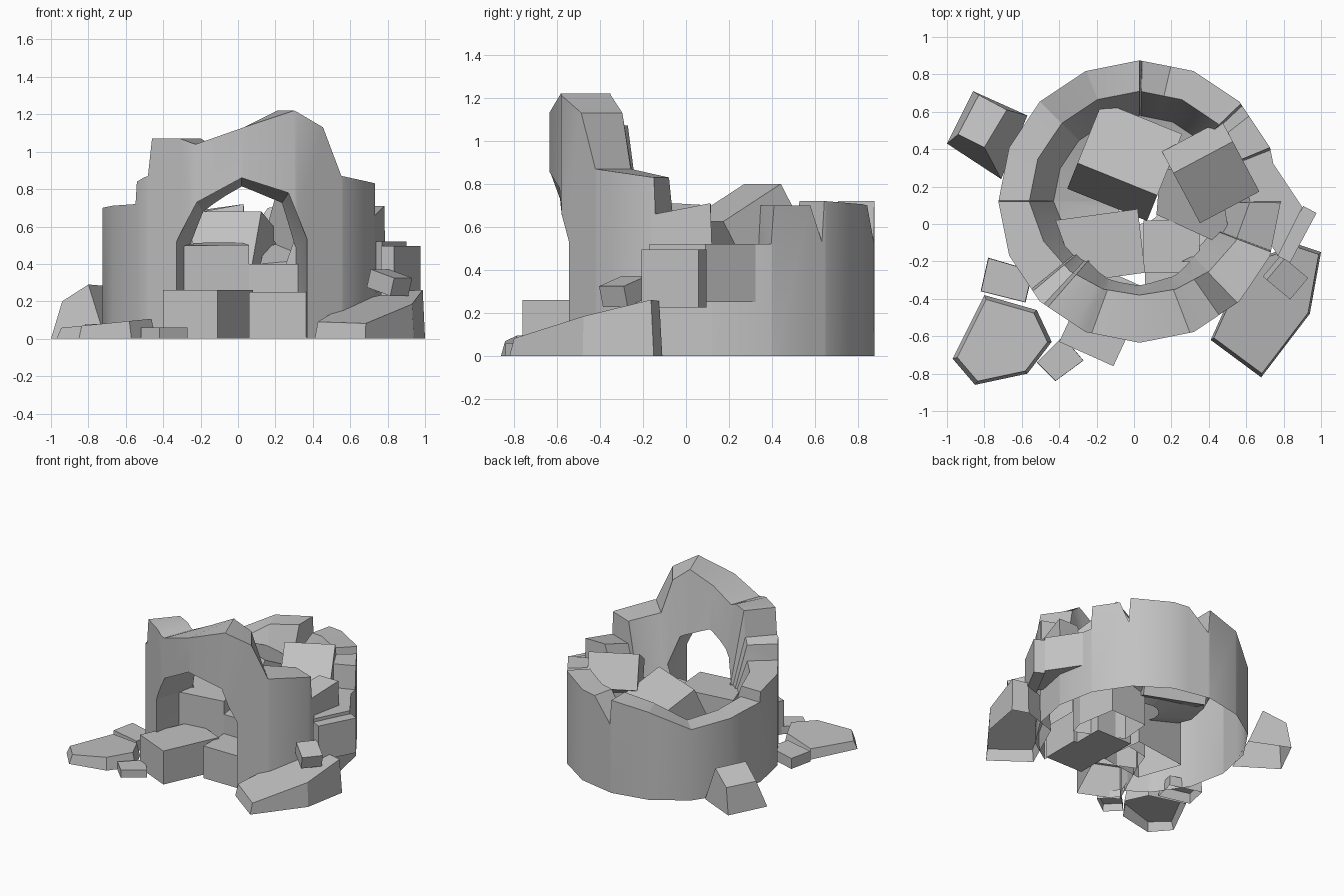
import bpy, bmesh
from math import radians, sin, cos
from mathutils import Vector

if "Cube" in bpy.data.objects:
    bpy.data.objects.remove(bpy.data.objects["Cube"])

stone = bpy.data.materials.new("weathered grey stone")
stone.use_nodes = True
grey = (0.54, 0.54, 0.54, 1)
stone.diffuse_color = grey
stone.node_tree.nodes["Principled BSDF"].inputs["Base Color"].default_value = grey


def finish(name, bm):
    bmesh.ops.recalc_face_normals(bm, faces=bm.faces)
    mesh = bpy.data.meshes.new(name)
    bm.to_mesh(mesh)
    bm.free()
    mesh.materials.append(stone)
    ob = bpy.data.objects.new(name, mesh)
    bpy.context.collection.objects.link(ob)
    return ob


def loft(name, rings, closed=False, base=True):
    """Join rings of points; cap the ends, or close the loop."""
    bm = bmesh.new()
    loops = [[bm.verts.new(p) for p in ring] for ring in rings]
    n = len(loops[0])
    pairs = list(zip(loops, loops[1:]))
    if closed:
        pairs.append((loops[-1], loops[0]))
    else:
        bm.faces.new(loops[-1])
        if base:
            bm.faces.new(loops[0])
    for a, b in pairs:
        for i in range(n):
            j = (i + 1) % n
            bm.faces.new((a[i], a[j], b[j], b[i]))
    return finish(name, bm)


def slab(name, outline, height, inset=0.95):
    """Open-based stone on the ground, its sloped top given by height(x, y)."""
    c = sum((Vector(p) for p in outline), Vector((0, 0))) / len(outline)
    top = [c + (Vector(p) - c) * inset for p in outline]
    return loft(name, [[(x, y, 0) for x, y in outline],
                       [(p.x, p.y, height(p.x, p.y)) for p in top]], base=False)


def block(name, loc, size, tilt=(0, 0, 0)):
    bpy.ops.mesh.primitive_cube_add(size=1, location=loc,
                                    rotation=[radians(a) for a in tilt])
    ob = bpy.context.object
    ob.name = name
    ob.scale = size
    ob.data.materials.append(stone)
    return ob


# Ruined round wall: broken top line as (angle, height)
skyline = [(0, .52), (21.5, .52), (22.5, .70), (38, .70), (43, .53), (44, .72),
           (77, .70), (89, .53), (90, .72), (112, .68), (135, .55), (165, .60),
           (179.5, .62), (180, .70), (219, .72), (220, .84), (227, .87),
           (229, 1.07), (243, 1.07), (250, 1.04), (270, 1.13), (291, 1.22),
           (305, 1.13), (314, .87), (339, .83), (339.5, .66),
           (359.5, .71), (360, .52)]
STEP = 22.5


def top_at(a):
    for (a0, z0), (a1, z1) in zip(skyline, skyline[1:]):
        if a0 <= a <= a1:
            return z0 + (z1 - z0) * (a - a0) / (a1 - a0)


def section(a):
    # Sixteen-sided plan, thicker at the front, battered inside to a rubble floor
    k = cos(radians(STEP / 2)) / cos(radians(a % STEP - STEP / 2))
    c, s = cos(radians(a)) * k, sin(radians(a)) * k
    z = top_at(a)
    inner = .59 + .09 * min(0, s)
    return [(.03 + r * c, .12 + r * s, h) for r, h in
            ((.755, 0), (.755, z), (inner, z), (inner - .13, .33), (.12, .22))]


angles = sorted({a for a, z in skyline[:-1]} | {i * STEP for i in range(16)})
wall = loft("ruined_wall", [section(a) for a in angles], closed=True)

# Doorway, narrowing towards the inside
door = [(-.33, -.1), (-.33, .52), (-.22, .73), (.02, .86),
        (.27, .78), (.37, .53), (.37, -.1)]
cutter = loft("doorway_cutter", [
    [(.02 + (x - .02) * k, y, z * (.5 + k / 2)) for x, z in door]
    for y, k in ((-.9, 1), (-.54, 1), (-.2, .83))])
cutter.hide_render = True
cut = wall.modifiers.new("doorway", "BOOLEAN")
cut.operation = "DIFFERENCE"
cut.object = cutter
cut.solver = "EXACT"
bpy.context.view_layer.objects.active = wall
wall.select_set(True)
bpy.ops.object.modifier_apply(modifier="doorway")
bpy.data.objects.remove(cutter)

# The wall is hollow underneath
bm = bmesh.new()
bm.from_mesh(wall.data)
under = [f for f in bm.faces
         if f.normal.z < -.2 and f.calc_center_median().z < .25]
bmesh.ops.delete(bm, geom=under, context="FACES")
bm.to_mesh(wall.data)
bm.free()
bpy.ops.object.shade_smooth_by_angle(angle=radians(30))

# Fallen stones inside
slab("inner_slab", [(-.42, .02), (.02, .08), (.06, -.26), (-.30, -.31)],
     lambda x, y: .5 + .04 * (y + .28), 1)
block("leaning_block", (-.05, .335, .44), (.46, .39, .35), (-25, 0, -22))
block("top_block", (.41, .28, .60), (.36, .35, .26), (30, 0, 28))
slab("sloping_stone", [(.14, .29), (.12, .05), (.47, -.11), (.50, 0), (.45, .30)],
     lambda x, y: .4 + .35 * (y - .05) + .25 * (x - .12), 1)
block("inner_step", (.20, -.12, .20), (.30, .28, .40))
block("threshold_stone", (.22, -.36, .125), (.32, .30, .25))

# Stones in front and beside the wall
slab("doorstep_block", [(-.40, -.63), (-.11, -.76), (.08, -.35), (-.21, -.22)],
     lambda x, y: .26, 1)
loft("ledge_stone", [[(x, y, z) for x, y in
                      ((.70, .39), (.90, .09), (.77, -.17), (.66, 0))]
                     for z in (.25, .52)])
block("side_block", (.87, -.055, .36), (.08, .30, .27), (0, 0, -28))
block("perched_block", (.81, -.285, .30), (.17, .15, .10), (0, 16, -40))
slab("large_slab", [(.41, -.62), (.68, -.82), (.94, -.48), (1, -.15), (.88, -.11), (.6, -.2)],
     lambda x, y: .08 + .22 * (y + .8) + .13 * (x - .67), .95)
slab("flat_slab", [(-.80, -.38), (-.52, -.46), (-.44, -.63), (-.57, -.80), (-.85, -.86), (-.97, -.72)],
     lambda x, y: .06 + .1 * (x + .93), .91)
slab("small_slab", [(-.78, -.18), (-.54, -.25), (-.58, -.42), (-.82, -.36)],
     lambda x, y: .08, .98)
slab("small_stone", [(-.38, -.6), (-.27, -.73), (-.42, -.84), (-.52, -.74)],
     lambda x, y: .06, .99)

# Wedge-shaped boulder leaning on the back
loft("back_boulder", [
    [(-1, .43, 0), (-.86, .71, 0), (-.57, .58, 0), (-.71, .24, 0)],
    [(-.94, .48, .2), (-.83, .69, .2), (-.68, .61, .28), (-.80, .41, .29)]], base=False)
